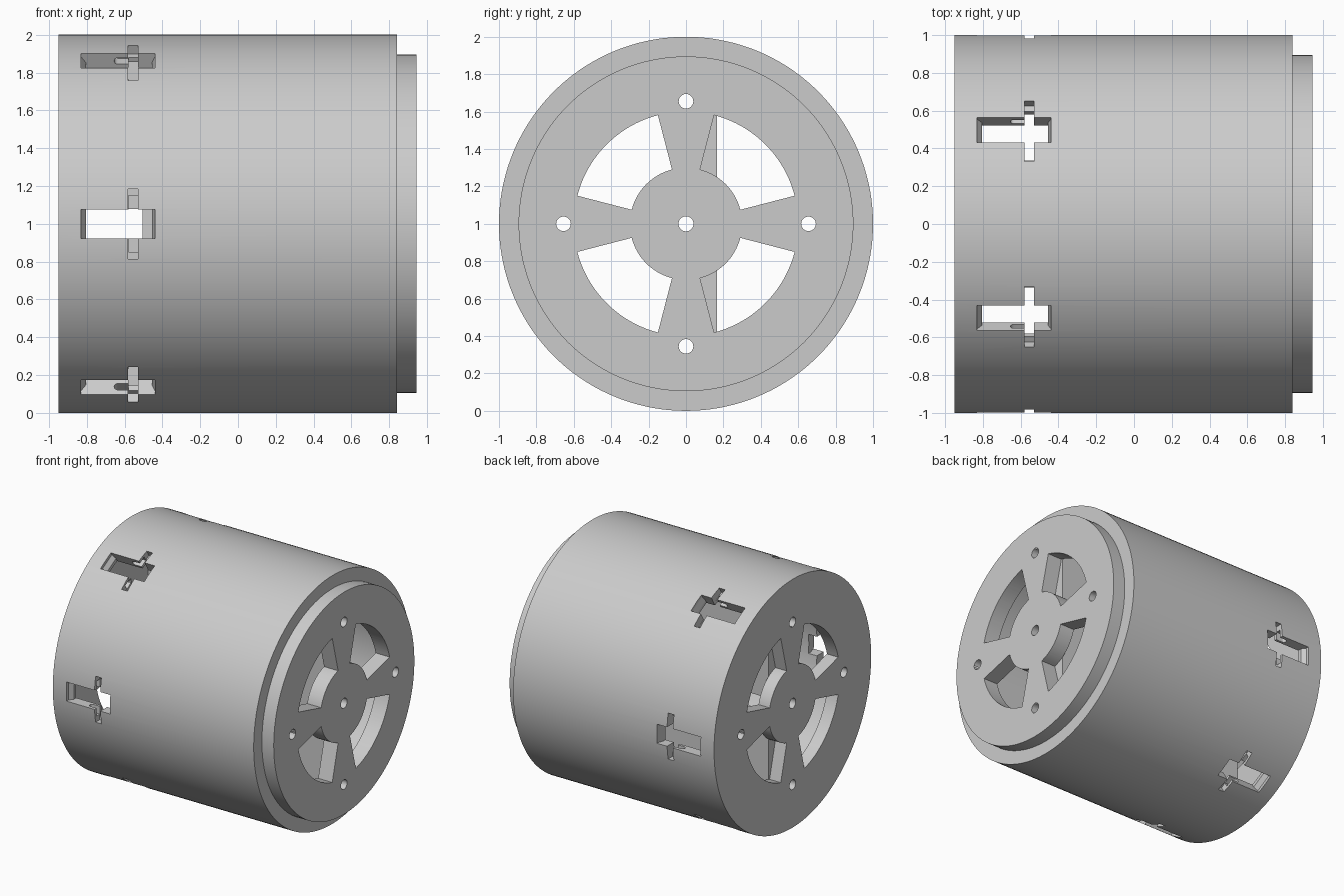
import bpy, bmesh
from math import sin, cos, pi, radians
from mathutils import Vector, Matrix

if "Cube" in bpy.data.objects:
    bpy.data.objects.remove(bpy.data.objects["Cube"])

SEG = 144
AXIS = 1.0  # height of the drum axis


def make_object(name, bm):
    bmesh.ops.recalc_face_normals(bm, faces=bm.faces[:])
    me = bpy.data.meshes.new(name)
    bm.to_mesh(me)
    bm.free()
    ob = bpy.data.objects.new(name, me)
    bpy.context.collection.objects.link(ob)
    ob.location.z = AXIS
    return ob


def prism(bm, pts, vec):
    """Solid made by sweeping a closed outline along vec."""
    a = [bm.verts.new(p) for p in pts]
    b = [bm.verts.new(Vector(p) + Vector(vec)) for p in pts]
    bm.faces.new(a)
    bm.faces.new(b[::-1])
    for i in range(len(a)):
        j = (i + 1) % len(a)
        bm.faces.new((a[i], b[i], b[j], a[j]))


def box(bm, x0, x1, y0, y1, z0, z1, rot=Matrix()):
    pts = [rot @ Vector(p) for p in
           ((x0, y0, z0), (x0, y1, z0), (x0, y1, z1), (x0, y0, z1))]
    prism(bm, pts, (x1 - x0, 0, 0))


def circle(cy, cz, r, n=32):
    return [(-1.2, cy + r * cos(2 * pi * i / n), cz + r * sin(2 * pi * i / n))
            for i in range(n)]


def cut(target, bm, name):
    cutter = make_object(name, bm)
    cutter.hide_render = True
    mod = target.modifiers.new(name, 'BOOLEAN')
    mod.operation = 'DIFFERENCE'
    mod.solver = 'EXACT'
    mod.use_self = True
    mod.object = cutter
    bpy.ops.object.select_all(action='DESELECT')
    bpy.context.view_layer.objects.active = target
    target.select_set(True)
    bpy.ops.object.modifier_apply(modifier=mod.name)
    bpy.data.objects.remove(cutter)


# Hollow drum with end caps, stepped lid and axle hole: one lathed ring profile
profile = [(-.95, .04), (-.95, 1), (.84, 1), (.84, .895), (.945, .895),
           (.945, .04), (.82, .04), (.82, .913), (-.85, .913), (-.85, .04)]
bm = bmesh.new()
rings = [[bm.verts.new((x, r * cos(2 * pi * i / SEG), r * sin(2 * pi * i / SEG)))
          for i in range(SEG)] for x, r in profile]
for k, ring in enumerate(rings):
    nxt = rings[(k + 1) % len(rings)]
    for i in range(SEG):
        j = (i + 1) % SEG
        bm.faces.new((ring[i], ring[j], nxt[j], nxt[i]))
drum = make_object("drum_shell", bm)

# Four sector windows and four bolt holes through both caps
bm = bmesh.new()
for q in range(4):
    a0 = q * pi / 2
    angs = [a0 + radians(14.5 + 61 * i / 20) for i in range(21)]
    pts = [(-1.2, .6 * cos(a), .6 * sin(a)) for a in angs]
    pts += [(-1.2, .3 * cos(a), .3 * sin(a)) for a in reversed(angs)]
    prism(bm, pts, (2.4, 0, 0))
    prism(bm, circle(.655 * cos(a0), .655 * sin(a0), .039), (2.4, 0, 0))
cut(drum, bm, "cap_cutter")

# Six cross-shaped slots around the wall (local +y is the outward direction)
bm = bmesh.new()
for k in range(6):
    rot = Matrix.Rotation(k * pi / 3, 4, 'X')
    flared = [(-.805, .8), (-.805, .94), (-.83, .975), (-.83, 1.1),
              (-.44, 1.1), (-.44, .975), (-.455, .94), (-.455, .8)]
    prism(bm, [rot @ Vector((x, y, -.077)) for x, y in flared],
          rot @ Vector((0, 0, .154)))
    box(bm, -.58, -.53, .8, 1.1, -.15, .15, rot)
    box(bm, -.581, -.529, .93, 1.1, -.185, .185, rot)
    # round-ended side channel
    pts = [(-.55, .93), (-.55, .97)]
    pts += [(-.635 - .02 * sin(pi * i / 8), .95 + .02 * cos(pi * i / 8)) for i in range(9)]
    prism(bm, [rot @ Vector((x, y, -.14)) for x, y in reversed(pts)],
          rot @ Vector((0, 0, .28)))
cut(drum, bm, "slot_cutter")

bpy.ops.object.shade_smooth_by_angle(angle=radians(25))

# Upright inner plate, notched at the slot end
bm = bmesh.new()
outline = [(-.85, -.9), (.82, -.9), (.82, .9), (-.85, .9),
           (-.85, .079), (-.505, .079), (-.505, -.079), (-.85, -.079)]
prism(bm, [(x, .07, z) for x, z in outline], (0, .095, 0))
make_object("inner_plate", bm)
